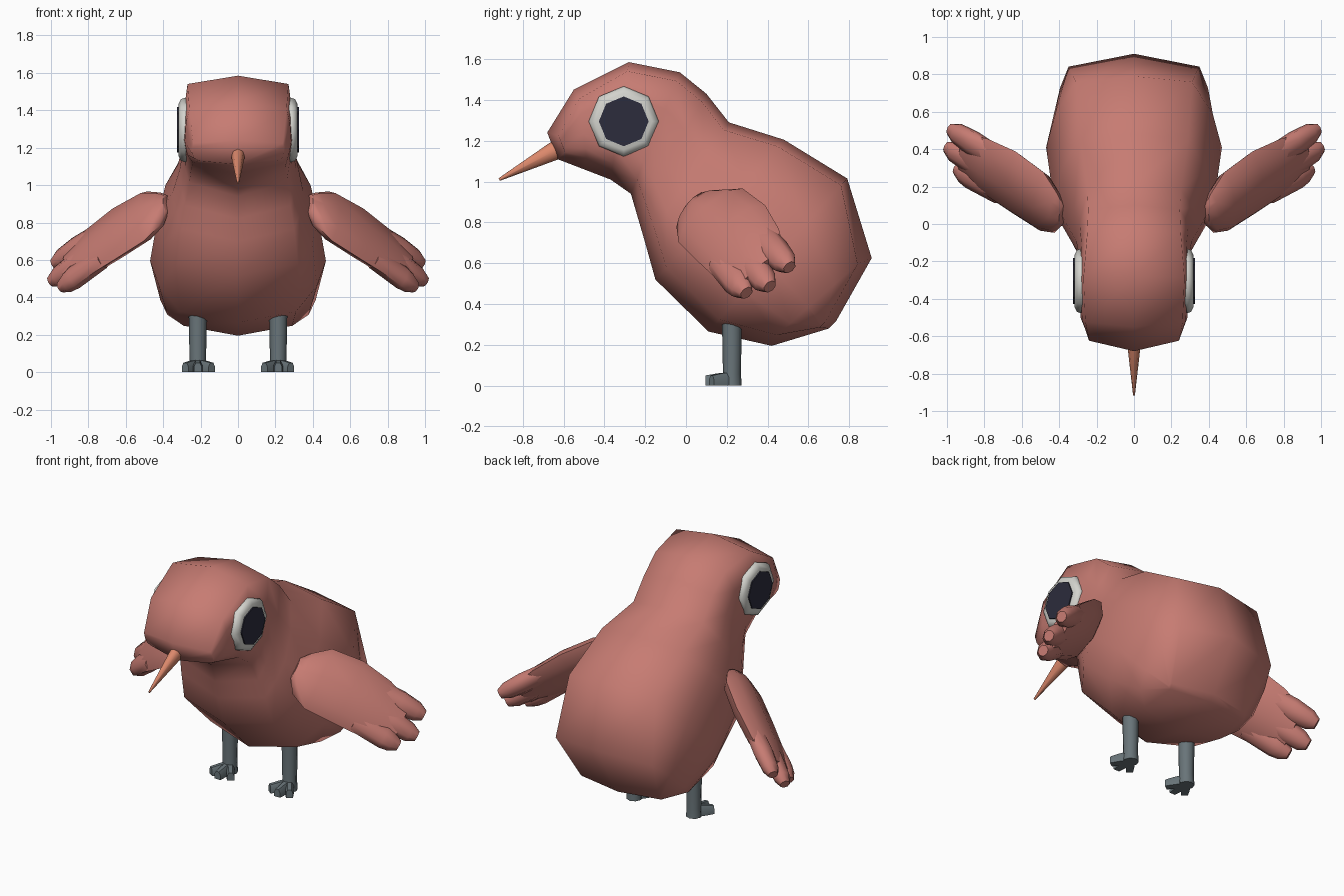
import bpy, bmesh, math
from mathutils import Vector

cube = bpy.data.objects.get("Cube")
if cube:
    bpy.data.objects.remove(cube)


def material(name, rgb):
    m = bpy.data.materials.new(name)
    m.use_nodes = True
    m.diffuse_color = (*rgb, 1)
    m.node_tree.nodes["Principled BSDF"].inputs["Base Color"].default_value = (*rgb, 1)
    return m


PINK = material("dusty pink", (0.57, 0.2, 0.17))
ORANGE = material("beak orange", (0.72, 0.25, 0.15))
GREY = material("leg grey", (0.14, 0.175, 0.19))
WHITE = material("eye white", (0.65, 0.65, 0.61))
DARK = material("pupil dark", (0.025, 0.025, 0.045))


def loft(bm, rings):
    """Skin a list of equal-length closed rings, cap both ends, return the loops."""
    loops = [[bm.verts.new(p) for p in r] for r in rings]
    n = len(loops[0])
    for a, b in zip(loops, loops[1:]):
        for i in range(n):
            j = (i + 1) % n
            bm.faces.new((a[i], a[j], b[j], b[i]))
    bm.faces.new(loops[0][::-1])
    bm.faces.new(loops[-1])
    return loops


def ellipse(center, u, v, ru, rv, n=8):
    """Ring of n points round center in the plane of u and v."""
    c, u, v = Vector(center), Vector(u), Vector(v)
    return [c + u * ru * math.cos(t) + v * rv * math.sin(t)
            for t in (2 * math.pi * i / n for i in range(n))]


def finish(name, bm, mat, angle=60, mirror=False):
    bmesh.ops.recalc_face_normals(bm, faces=bm.faces)
    me = bpy.data.meshes.new(name)
    bm.to_mesh(me)
    bm.free()
    me.materials.append(mat)
    ob = bpy.data.objects.new(name, me)
    bpy.context.collection.objects.link(ob)
    bpy.ops.object.select_all(action='DESELECT')
    ob.select_set(True)
    bpy.context.view_layer.objects.active = ob
    bpy.ops.object.shade_smooth_by_angle(angle=math.radians(angle))
    if mirror:
        mod = ob.modifiers.new("mirror", 'MIRROR')
        mod.use_mirror_merge = False


# Body and head: slanted rings running from the face to the rump
# top y, top z, bottom y, bottom z, top / side / bottom half width, recede
STATIONS = [
    (-0.68, 1.24, -0.63, 1.11, 0.24, 0.245, 0.21, 0.05),
    (-0.55, 1.45, -0.50, 1.06, 0.26, 0.285, 0.24, 0.02),
    (-0.28, 1.585, -0.37, 1.01, 0.27, 0.295, 0.25, 0),
    (-0.03, 1.535, -0.27, 0.94, 0.25, 0.295, 0.26, 0),
    (0.10, 1.43, -0.235, 0.82, 0.245, 0.31, 0.28, 0),
    (0.21, 1.29, -0.20, 0.70, 0.25, 0.35, 0.30, 0),
    (0.48, 1.205, -0.15, 0.52, 0.29, 0.43, 0.32, 0),
    (0.79, 1.015, 0.11, 0.265, 0.31, 0.47, 0.31, 0),
    (0.91, 0.625, 0.42, 0.195, 0.35, 0.415, 0.29, -0.035),
    (0.735, 0.315, 0.70, 0.28, 0.28, 0.29, 0.27, -0.05),
]


def body_ring(ty, tz, by, bz, wt, ws, wb, recede):
    top, bottom = Vector((0, ty, tz)), Vector((0, by, bz))
    length = (top - bottom).length
    half = [(min(0.12, 0.045 / length), wt), (0.3, ws * 0.7 + wt * 0.3), (0.56, ws),
            (0.74, ws * 0.7 + wb * 0.3), (1 - min(0.15, 0.08 / length), wb)]
    side = [top.lerp(bottom, u) + Vector((x, recede, 0)) for u, x in half]
    return [top] + side + [bottom] + [Vector((-p.x, p.y, p.z)) for p in reversed(side)]


bm = bmesh.new()
loops = loft(bm, [body_ring(*s) for s in STATIONS])
# fold both end caps along the centre line
for ring in (loops[0], loops[-1]):
    bmesh.ops.connect_verts(bm, verts=[ring[0], ring[6]])
finish("body", bm, PINK, 70)

# Wings: a flat oval blade ending in three blunt feathers
root = Vector((0.42, 0.06, 0.87))
span = Vector((0.54, 0.33, -0.355)).normalized()
chord = Vector((0.02, 0.8, 0.6))
chord = (chord - span * chord.dot(span)).normalized()
normal = span.cross(chord)


def wing_rings(sections):
    # each section: distance along span, chord centre, half width, half thickness
    return [ellipse(root + span * s + chord * c, chord, normal, w, t)
            for s, c, w, t in sections]


bm = bmesh.new()
loft(bm, wing_rings([(-0.05, 0.01, 0.07, 0.03), (0.0, 0.0, 0.14, 0.055),
                     (0.1, 0.02, 0.205, 0.072), (0.3, 0.035, 0.215, 0.075),
                     (0.5, 0.025, 0.195, 0.068), (0.66, 0.012, 0.15, 0.045)]))
for c0, c1, tip in ((0.125, 0.13, 0.765), (0.01, -0.005, 0.78), (-0.095, -0.11, 0.705)):
    loft(bm, wing_rings([(0.4, c0, 0.075, 0.05), (0.6, (c0 + c1) / 2, 0.078, 0.058),
                         (tip - 0.05, c1, 0.062, 0.05), (tip, c1, 0.035, 0.03)]))
finish("wings", bm, PINK, 60, True)

# Eyes: rounded octagonal rims with a thin dark pupil
X, Y, Z = Vector((1, 0, 0)), Vector((0, 1, 0)), Vector((0, 0, 1))


def eye_rings(sections):
    return [ellipse((x, -0.305, 1.295), Y, Z, r, r) for x, r in sections]


bm = bmesh.new()
loft(bm, eye_rings([(0.24, 0.16), (0.285, 0.172), (0.305, 0.165), (0.318, 0.14)]))
finish("eye_rims", bm, WHITE, 60, True)
bm = bmesh.new()
loft(bm, eye_rings([(0.316, 0.122), (0.325, 0.122)]))
finish("pupils", bm, DARK, 30, True)

# Beak: a narrow cone pointing down and forward
axis = Vector((0, -0.27, -0.15)).normalized()
up = X.cross(axis)
bm = bmesh.new()
loft(bm, [ellipse(p, X, up, rx, rz) for p, rx, rz in (
    ((0, -0.58, 1.18), 0.03, 0.04), ((0, -0.645, 1.15), 0.036, 0.046),
    ((0, -0.915, 1.01), 0.005, 0.007))])
finish("beak", bm, ORANGE, 60)

# Legs: round shanks, each with three splayed toes
bm = bmesh.new()
loft(bm, [ellipse((0.215, 0.225, z), X, Y, r, r)
          for z, r in ((0, 0.048), (0.06, 0.044), (0.38, 0.05))])
for dx, tip_y in ((-0.075, 0.125), (0, 0.095), (0.068, 0.125)):
    start, end = Vector((0.215, 0.225, 0)), Vector((0.215 + dx, tip_y, 0))
    across = (end - start).normalized().cross(Z)
    rings = []
    for f, w, h in ((0, 0.026, 0.068), (0.55, 0.025, 0.06), (1, 0.021, 0.05)):
        p = start.lerp(end, f)
        rings.append([p - across * w, p + across * w,
                      p + across * w + Z * h * 0.6, p + across * w * 0.5 + Z * h,
                      p - across * w * 0.5 + Z * h, p - across * w + Z * h * 0.6])
    loft(bm, rings)
finish("legs", bm, GREY, 45, True)
